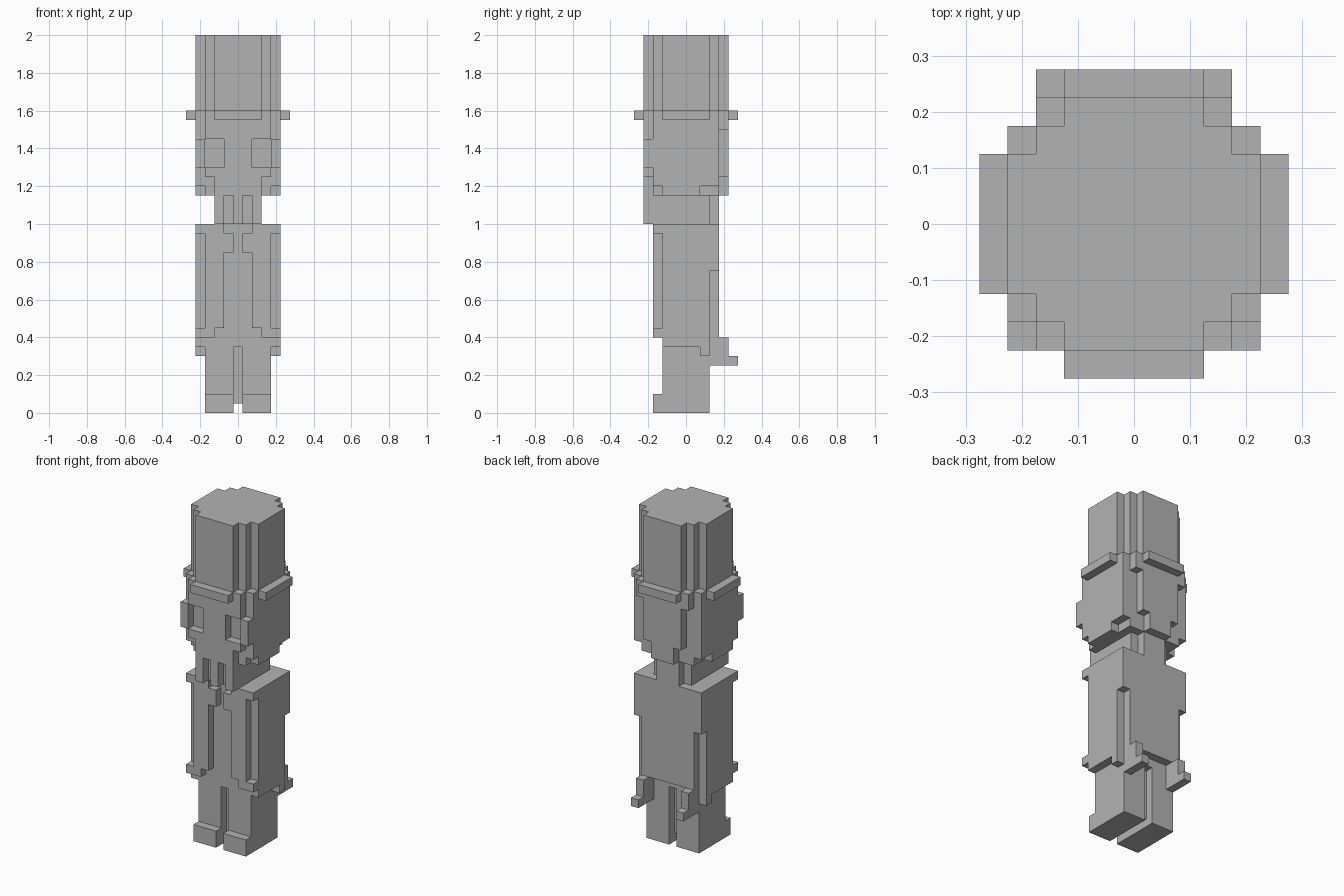
import bpy, bmesh

U = 0.05  # one block

old = bpy.data.objects.get("Cube")
if old:
    bpy.data.objects.remove(old)

grey = bpy.data.materials.new("plain grey")
grey.use_nodes = True
colour = (0.45, 0.45, 0.45, 1)
grey.diffuse_color = colour
grey.node_tree.nodes["Principled BSDF"].inputs["Base Color"].default_value = colour


def part(name, *boxes, mirror=False):
    """Join boxes, each given as x, y and z ranges in blocks."""
    bm = bmesh.new()
    for xr, yr, zr in boxes:
        sides = [xr, (-xr[1], -xr[0])] if mirror else [xr]
        for r in sides:
            verts = bmesh.ops.create_cube(bm, size=1)["verts"]
            for v in verts:
                v.co = [(lo + (hi - lo) * (c + 0.5)) * U
                        for c, (lo, hi) in zip(v.co, (r, yr, zr))]
    mesh = bpy.data.meshes.new(name)
    bm.to_mesh(mesh)
    bm.free()
    mesh.materials.append(grey)
    obj = bpy.data.objects.new(name, mesh)
    bpy.context.collection.objects.link(obj)


def mid(h):
    return (-h, h)


def stepped(sizes, z):
    """Rounded block outline made of crossed boxes."""
    return [(mid(a), mid(b), z) for a, b in sizes]


# Tall hat and its brim
part("hat", *stepped([(2.5, 4.5), (3.5, 3.5), (4.5, 2.5)], (32, 40)))
part("hat_brim", *stepped([(2.5, 5.5), (3.5, 4.5), (4.5, 3.5), (5.5, 2.5)], (31, 32)))

# Head with narrowed jaw
part("head",
     (mid(4.5), mid(3.5), (24, 31)),
     (mid(3.5), mid(3.5), (23, 24)),
     (mid(4.5), (-2.5, 1.5), (23, 24)))

# Face layer leaves the eye sockets open
front = (-4.5, -3.5)
part("face",
     (mid(3.5), front, (29, 31)),
     (mid(1.5), front, (26, 29)),
     (mid(3.5), front, (25, 26)),
     (mid(2.5), front, (23, 25)))
part("eye_outer_blocks", ((3.5, 4.5), front, (26, 29)), mirror=True)

# Hair down the back of the head
back = (3.5, 4.5)
part("back_hair",
     (mid(3.5), back, (30, 31)),
     (mid(2.5), back, (25, 30)),
     (mid(1.5), back, (23, 25)))

# Neck and hanging beard strands
part("neck",
     (mid(2.5), (-3.5, 2.5), (20, 23)),
     (mid(1.5), (2.5, 3.5), (20, 23)))
part("beard_middle", (mid(0.5), front, (20, 23)))
part("beard_sides", ((1.5, 2.5), front, (20, 23)), mirror=True)

# Body, with the lower back corners cut in
part("torso",
     (mid(4.5), (-2.5, 2.5), (7, 20)),
     (mid(3.5), (2.5, 3.5), (8, 15)),
     (mid(4.5), (2.5, 3.5), (15, 20)))

# Open coat front
coat = (-3.5, -2.5)
part("coat_front",
     ((1.5, 3.5), coat, (9, 20)),
     ((0.5, 1.5), coat, (17, 19)),
     ((2.5, 3.5), coat, (8, 9)), mirror=True)
part("shoulders_and_cuffs",
     ((3.5, 4.5), coat, (19, 20)),
     ((3.5, 4.5), coat, (8, 9)), mirror=True)
part("coat_side_tips", ((3.5, 4.5), (1.5, 2.5), (6, 7)), mirror=True)

# Hooked tails behind
part("coat_tails",
     ((2.5, 3.5), (2.5, 4.5), (5, 8)),
     ((2.5, 3.5), (4.5, 5.5), (5, 6)), mirror=True)

# Legs and feet
part("legs", ((0.5, 3.5), mid(2.5), (0, 7)), mirror=True)
part("inner_leg_web", (mid(0.5), mid(1.5), (1, 7)))
part("toes", ((0.5, 3.5), coat, (0, 2)), mirror=True)
